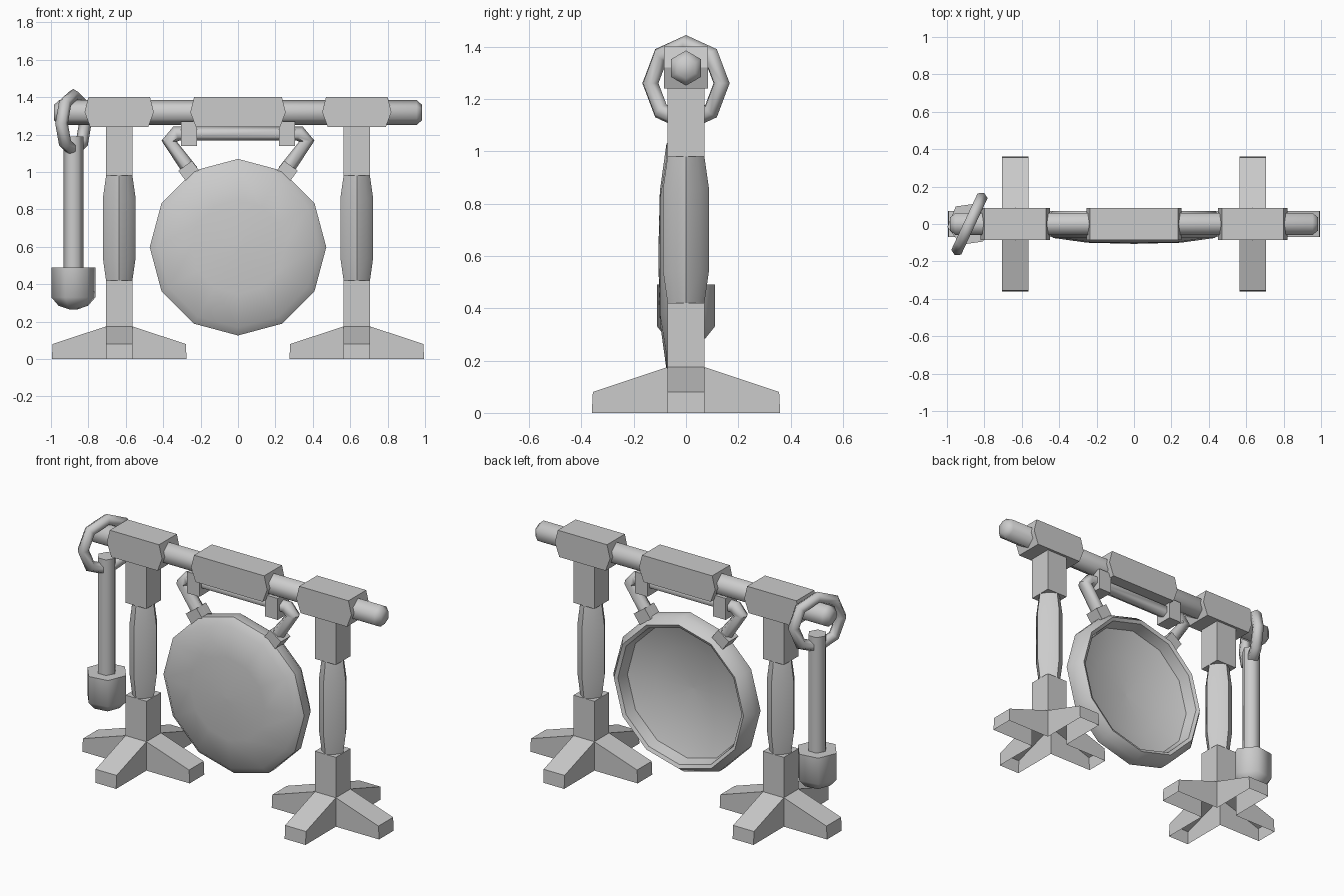
import bpy, bmesh, math
from mathutils import Vector, Matrix

if "Cube" in bpy.data.objects:
    bpy.data.objects.remove(bpy.data.objects["Cube"])

X, Y, Z = Vector((1, 0, 0)), Vector((0, 1, 0)), Vector((0, 0, 1))


def finish(name, bm, smooth=None):
    bmesh.ops.recalc_face_normals(bm, faces=bm.faces)
    me = bpy.data.meshes.new(name)
    bm.to_mesh(me)
    bm.free()
    ob = bpy.data.objects.new(name, me)
    bpy.context.collection.objects.link(ob)
    if smooth:
        bpy.ops.object.select_all(action='DESELECT')
        ob.select_set(True)
        bpy.context.view_layer.objects.active = ob
        bpy.ops.object.shade_smooth_by_angle(angle=math.radians(smooth))
    return ob


def ring(c, u, v, r, n, rot=0.0, diag=1.0):
    # polygon cross-section; diag scales every second corner
    pts = []
    for i in range(n):
        a = math.radians(rot) + 2 * math.pi * i / n
        k = r * (diag if i % 2 else 1)
        pts.append(Vector(c) + u * (k * math.cos(a)) + v * (k * math.sin(a)))
    return pts


def loft(name, rings, loop=False, cap=True, smooth=None):
    bm = bmesh.new()
    vs = [[bm.verts.new(p) for p in r] for r in rings]
    n = len(vs[0])
    for a, b in zip(vs, vs[1:] + (vs[:1] if loop else [])):
        for i in range(n):
            j = (i + 1) % n
            bm.faces.new((a[i], a[j], b[j], b[i]))
    if cap and not loop:
        bm.faces.new(vs[0])
        bm.faces.new(vs[-1])
    return finish(name, bm, smooth)


def box(name, c, size, tilt=0):
    bm = bmesh.new()
    m = Matrix.Translation(c) @ Matrix.Rotation(math.radians(tilt), 4, 'Y')
    bmesh.ops.create_cube(bm, size=1, matrix=m @ Matrix.Diagonal((*size, 1)))
    return finish(name, bm)


def clamp(name, x, half):
    # block with slightly pointed ends
    prof = [(-half + .02, 1.40), (-half, 1.32), (-half + .03, 1.24),
            (half - .03, 1.24), (half, 1.32), (half - .02, 1.40)]
    return loft(name, [[Vector((x + px, y, pz)) for px, pz in prof]
                       for y in (-.085, .085)])


def foot(name, x):
    # four tapering arms, hollow underneath
    bm = bmesh.new()
    w = .07
    for k in range(4):
        m = Matrix.Translation((x, 0, 0)) @ Matrix.Rotation(k * math.pi / 2, 4, 'Z')
        prof = [(w, 0), (.36, 0), (.356, .08), (w, .175)]
        l, r = ([bm.verts.new(m @ Vector((px, s * w, pz))) for px, pz in prof]
                for s in (-1, 1))
        bm.faces.new(l)
        bm.faces.new(r)
        bm.faces.new((l[1], l[2], r[2], r[1]))
        bm.faces.new((l[2], l[3], r[3], r[2]))
    bm.faces.new([bm.verts.new((x + sx * w, sy * w, .175))
                  for sx, sy in ((-1, -1), (1, -1), (1, 1), (-1, 1))])
    bmesh.ops.remove_doubles(bm, verts=bm.verts, dist=1e-4)
    return finish(name, bm)


# Two stands: foot, lower sleeve, swelling post, upper sleeve, clamp
for side, s in (("left", -1), ("right", 1)):
    x = .635 * s
    foot(side + "_foot", x)
    box(side + "_lower_sleeve", (x, 0, .295), (.14, .14, .25))
    loft(side + "_post", [ring((x, 0, z), X, Y, r, 8, 0, .87) for z, r in
                          ((.41, .069), (.54, .0875), (.86, .0875), (.99, .069))],
         smooth=50)
    box(side + "_upper_sleeve", (x, 0, 1.115), (.14, .14, .27))
    clamp(side + "_clamp", x, .185)
clamp("middle_clamp", 0, .255)

# Crossbar with chamfered ends
loft("crossbar", [ring((x, 0, 1.318), Z, Y, r, 6) for x, r in
                  ((-.985, .04), (-.955, .067), (.955, .067), (.985, .04))], smooth=65)

# Gong: domed front, rolled rim, hollow back
disc = [(.002, -.106), (.25, -.10), (.43, -.075), (.472, -.04), (.472, .02), (.435, .07),
        (.415, .06), (.40, -.01), (.25, -.06), (.002, -.07)]
loft("gong_disc", [ring((0, y, .598), X, Z, r, 12) for r, y in disc], smooth=40)

# Bent hanger tube
half = [(-.25, 1.0), (-.368, 1.165), (-.33, 1.205)]
path = [Vector((x, 0, z)) for x, z in half] + [Vector((-x, 0, z)) for x, z in half[::-1]]
rings = []
for i, p in enumerate(path):
    d0 = (p - path[max(i - 1, 0)]).normalized()
    d1 = (path[min(i + 1, len(path) - 1)] - p).normalized()
    u = (d0 + d1).normalized().cross(Y)
    rings.append(ring(p, u, Y, .041, 6))
loft("hanger_tube", rings, smooth=65)
for side, s in (("left", -1), ("right", 1)):
    box(side + "_hanger_clip", (.262 * s, 0, 1.205), (.085, .11, .13))
    box(side + "_hanger_collar", (.262 * s, 0, 1.005), (.09, .09, .07), 36 * s)

# Mallet hung from the crossbar end
mx = -.88
loft("mallet_handle", [ring((mx, 0, z), X, Y, .054, 6) for z in (.47, 1.19)], smooth=65)
loft("mallet_head", [ring((mx, 0, z), X, Y, r, 6, 8) for z, r in
                     ((.49, .119), (.33, .119), (.285, .08), (.265, .02))], smooth=65)

# Octagonal loop turned around the vertical
d = Vector((math.cos(math.radians(65)), math.sin(math.radians(65)), 0))
side_dir = d.cross(Z)
rings = []
for i in range(8):
    a = math.pi * i / 4
    out = d * math.cos(a) + Z * math.sin(a)
    rings.append(ring(Vector((mx, 0, 1.26)) + out * .15, out, side_dir, .034, 6))
loft("mallet_loop", rings, loop=True, smooth=65)
